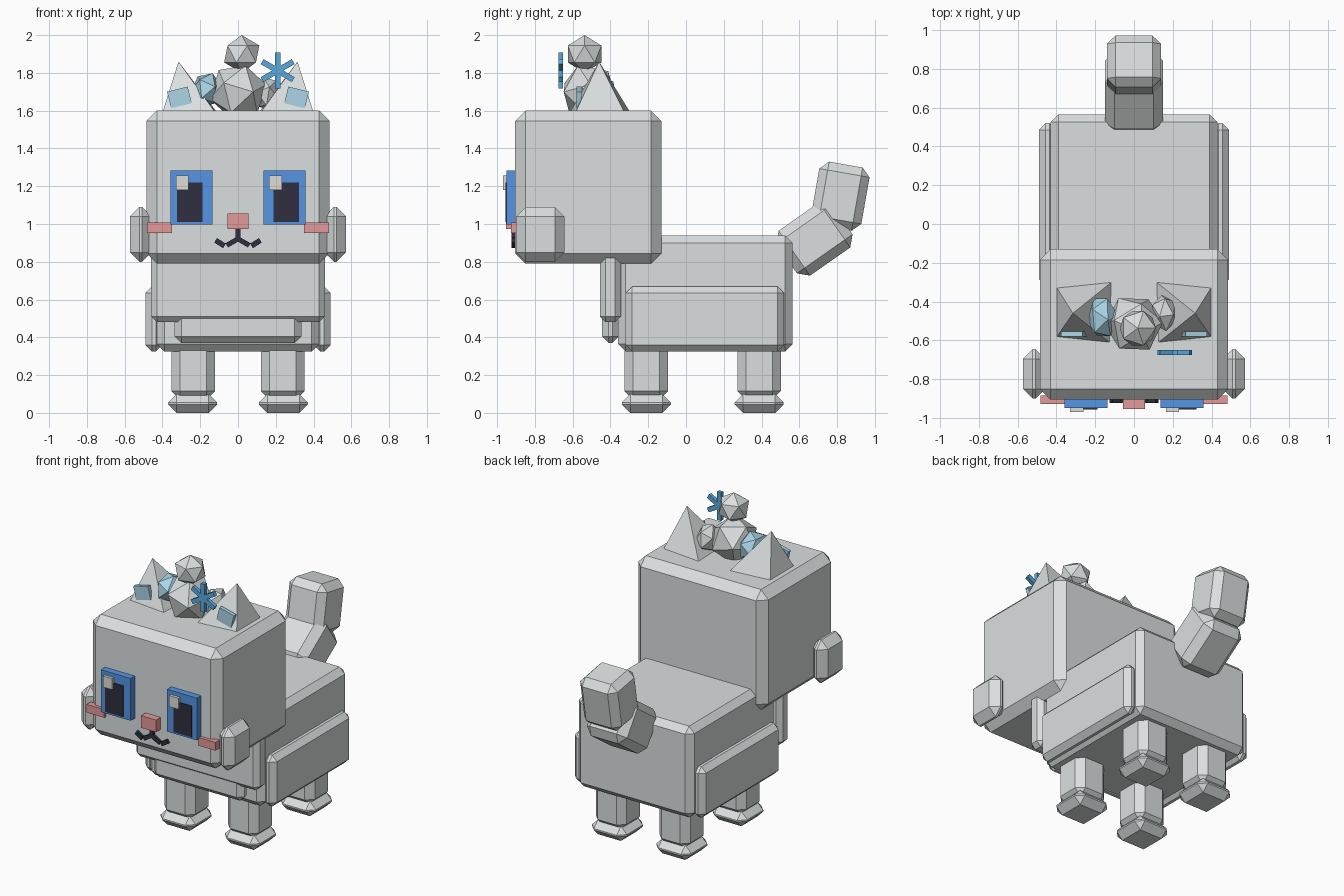
import bpy
import bmesh
from math import radians
from mathutils import Matrix, Vector, Euler

cube = bpy.data.objects.get("Cube")
if cube:
    bpy.data.objects.remove(cube, do_unlink=True)


def material(name, rgb):
    mat = bpy.data.materials.new(name)
    mat.use_nodes = True
    mat.diffuse_color = (*rgb, 1)
    bsdf = mat.node_tree.nodes["Principled BSDF"]
    bsdf.inputs["Base Color"].default_value = (*rgb, 1)
    bsdf.inputs["Roughness"].default_value = 0.8
    return mat


FUR = material("pale grey fur", (0.71, 0.74, 0.74))
BLUE = material("iris blue", (0.09, 0.30, 0.77))
DARK = material("near black", (0.028, 0.028, 0.05))
SHINE = material("eye shine", (0.74, 0.73, 0.68))
PINK = material("soft pink", (0.78, 0.32, 0.32))
ICE = material("ice blue", (0.43, 0.71, 0.85))
FLAKE = material("snowflake blue", (0.10, 0.40, 0.73))


def finish(bm, name, mat):
    bmesh.ops.recalc_face_normals(bm, faces=bm.faces)
    mesh = bpy.data.meshes.new(name)
    bm.to_mesh(mesh)
    bm.free()
    mesh.materials.append(mat)
    obj = bpy.data.objects.new(name, mesh)
    bpy.context.collection.objects.link(obj)
    return obj


def box(name, center, size, mat=FUR, bevel=0, rot=(0, 0, 0)):
    """Box with optional chamfered edges, rotated by degrees."""
    bm = bmesh.new()
    bmesh.ops.create_cube(bm, size=1)
    bmesh.ops.scale(bm, vec=size, verts=bm.verts)
    if bevel:
        bmesh.ops.bevel(bm, geom=bm.edges[:], offset=bevel, segments=1,
                        affect='EDGES', clamp_overlap=True)
    turn = Euler([radians(a) for a in rot]).to_matrix().to_4x4()
    bm.transform(Matrix.Translation(center) @ turn)
    return finish(bm, name, mat)


def gem(name, center, radii, mat=FUR, rot=(0, 0, 0)):
    """Faceted twenty-sided ball."""
    bm = bmesh.new()
    bmesh.ops.create_icosphere(bm, subdivisions=1, radius=1)
    bm.transform(Euler([radians(a) for a in rot]).to_matrix().to_4x4())
    bmesh.ops.scale(bm, vec=radii, verts=bm.verts)
    bm.transform(Matrix.Translation(center))
    return finish(bm, name, mat)


def span(name, x, y, z, mat=FUR, bevel=0):
    """Box given by its extents along each axis."""
    ranges = (x, y, z)
    return box(name, [(a + b) / 2 for a, b in ranges],
               [b - a for a, b in ranges], mat, bevel)


# Head, body and chest fur
span("head", (-0.485, 0.485), (-0.905, -0.13), (0.79, 1.6), bevel=0.055)
span("body", (-0.43, 0.43), (-0.36, 0.565), (0.325, 0.94), bevel=0.04)
span("chest_fur", (-0.46, 0.46), (-0.455, -0.345), (0.48, 0.85), bevel=0.03)
span("chest_bib", (-0.335, 0.335), (-0.445, -0.355), (0.37, 0.56), bevel=0.035)

# Tail in two bent segments
box("tail_base", (0, 0.68, 0.92), (0.30, 0.36, 0.29), bevel=0.05, rot=(35, 0, 0))
box("tail_tip", (0, 0.817, 1.147), (0.28, 0.27, 0.34), bevel=0.045, rot=(-10, 0, 0))

# Mirrored parts
for side, s in (("left", 1), ("right", -1)):
    box(side + "_flank", (s * 0.445, 0.1, 0.497), (0.09, 0.84, 0.345), bevel=0.035)
    box(side + "_cheek_tuft", (s * 0.515, -0.772, 0.945), (0.115, 0.255, 0.29), bevel=0.05)
    for end, y in (("front", -0.21), ("back", 0.387)):
        box(f"{side}_{end}_leg", (s * 0.237, y, 0.24), (0.23, 0.23, 0.34), bevel=0.045)
        box(f"{side}_{end}_foot", (s * 0.24, y, 0.05), (0.26, 0.26, 0.1), bevel=0.045)

    # Pyramid ear with its inner plate
    bm = bmesh.new()
    base = [bm.verts.new((s * x, y, 1.59)) for x, y in
            ((0.4, -0.585), (0.4, -0.325), (0.11, -0.295), (0.12, -0.615))]
    tip = bm.verts.new((s * 0.315, -0.46, 1.86))
    bm.faces.new(base)
    for i in range(4):
        bm.faces.new((base[i], base[(i + 1) % 4], tip))
    finish(bm, side + "_ear", FUR)
    box(side + "_inner_ear", (s * 0.31, -0.567, 1.67), (0.112, 0.025, 0.09),
        ICE, rot=(0, s * 14, 0))

    # Eye, blush and mouth strokes
    box(side + "_iris", (s * 0.247, -0.922, 1.14), (0.222, 0.055, 0.285), BLUE)
    box(side + "_pupil", (s * 0.255, -0.94, 1.115), (0.135, 0.03, 0.21), DARK)
    box(side + "_eye_shine", (s * 0.247 - 0.048, -0.95, 1.218), (0.068, 0.038, 0.075), SHINE)
    box(side + "_blush", (s * 0.415, -0.905, 0.98), (0.132, 0.044, 0.055), PINK)
    box(side + "_mouth_inner", (s * 0.03, -0.91, 0.904), (0.068, 0.025, 0.026),
        DARK, rot=(0, s * 30, 0))
    box(side + "_mouth_outer", (s * 0.095, -0.91, 0.899), (0.055, 0.025, 0.028),
        DARK, rot=(0, -s * 32, 0))

# Nose and lip line
box("nose", (0, -0.925, 1.014), (0.112, 0.055, 0.082), PINK)
box("lip_line", (0, -0.91, 0.943), (0.026, 0.025, 0.07), DARK)

# Gem cluster on top of the head
gem("topknot_ball", (0, -0.515, 1.70), (0.155, 0.155, 0.155), rot=(25, 10, 15))
gem("topknot_top", (0.02, -0.537, 1.9), (0.104, 0.104, 0.1))
gem("ice_gem", (-0.165, -0.48, 1.71), (0.085, 0.115, 0.095), ICE, rot=(10, 20, 10))
gem("fur_gem", (0.155, -0.46, 1.69), (0.07, 0.1, 0.095), rot=(10, -20, 0))

# Snowflake of three crossed bars
for i in range(3):
    box(f"snowflake_bar_{i + 1}", (0.21, -0.663, 1.812), (0.03, 0.025, 0.19),
        FLAKE, rot=(0, i * 60, 0))
